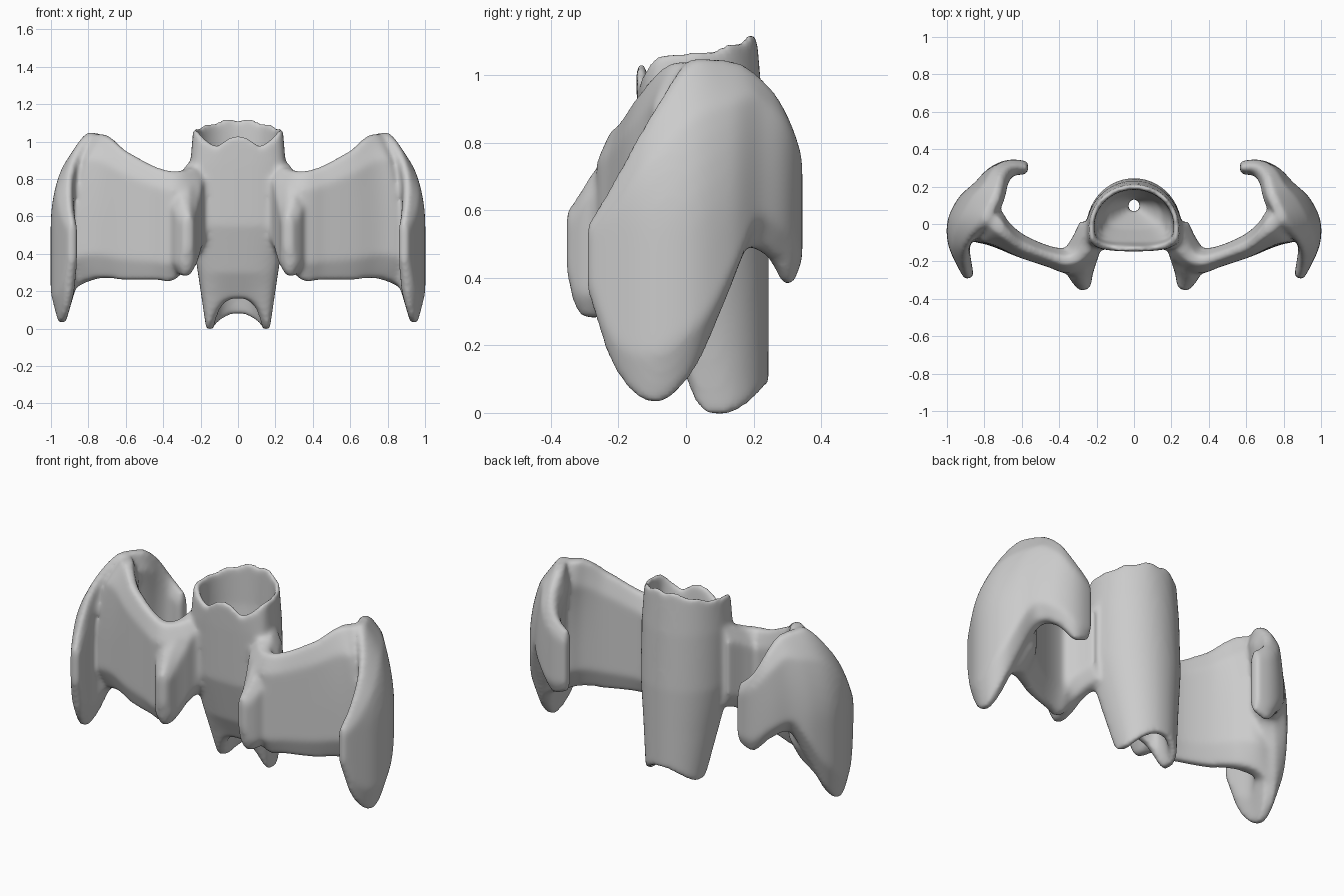
import bpy, bmesh, math
from mathutils import Vector

if "Cube" in bpy.data.objects:
    bpy.data.objects.remove(bpy.data.objects["Cube"])

bm = bmesh.new()


def skin(rings, closed):
    vs = [[bm.verts.new(p) for p in r] for r in rings]
    n, m = len(rings), len(rings[0])
    for i in range(n if closed else n - 1):
        a, b = vs[i], vs[(i + 1) % n]
        for j in range(m):
            k = (j + 1) % m
            bm.faces.new((a[j], a[k], b[k], b[j]))
    if not closed:
        bm.faces.new(vs[0])
        bm.faces.new(vs[-1])


def spline(pts, steps=6):
    pts = [Vector(p) for p in pts]
    p = [2 * pts[0] - pts[1]] + pts + [2 * pts[-1] - pts[-2]]
    out = []
    for i in range(1, len(p) - 2):
        a, b, c, d = p[i - 1:i + 3]
        for s in range(steps):
            t = s / steps
            out.append(0.5 * (2 * b + (c - a) * t + (2 * a - 5 * b + 4 * c - d) * t * t
                              + (3 * b - a - 3 * c + d) * t ** 3))
    return out + [pts[-1]]


# Upright curved sheet: stations are (x, y, thickness, top z, bottom z)
def sheet(stations, side):
    st = spline(stations)
    rings = []
    rows = 12
    for i, s in enumerate(st):
        q0, q1 = st[max(i - 1, 0)], st[min(i + 1, len(st) - 1)]
        d = Vector((q1[0] - q0[0], q1[1] - q0[1])).normalized()
        ring = []
        for face in (1, -1):
            for r in range(rows + 1):
                u = r / rows if face > 0 else 1 - r / rows
                z = s[4] + (s[3] - s[4]) * u
                edge = min(1, 0.35 + 4 * min(u, 1 - u))
                x = s[0] - d.y * face * s[2] / 2 * edge
                y = s[1] + d.x * face * s[2] / 2 * edge
                # upper part of the outer blade leans inwards
                x -= max(0, x - 0.6) * 1.5 * max(0, z - 0.55) ** 2
                ring.append((side * x, y, z))
        rings.append(ring)
    skin(rings, False)


fin = [(.88, -.29, .05, .56, .36), (.908, -.21, .08, .69, .13), (.94, -.1, .11, .89, .03),
       (.925, 0, .15, 1.035, .1), (.865, .08, .19, 1.045, .29), (.795, .162, .17, 1.03, .48),
       (.735, .25, .13, .95, .46), (.66, .3, .09, .84, .38), (.565, .3, .07, .76, .41)]
wing = [(.2, -.04, .13, .9, .42), (.26, -.13, .15, .86, .38), (.34, -.195, .14, .84, .26),
        (.45, -.175, .11, .87, .26), (.6, -.12, .12, .95, .26), (.72, -.055, .15, 1.02, .27),
        (.81, .0, .21, 1.04, .25), (.9, .03, .14, 1.02, .2)]
ridge = [(.23, 0, .12, .9, .42), (.255, -.1, .16, .87, .38), (.285, -.18, .18, .82, .32),
         (.285, -.26, .14, .73, .28), (.27, -.32, .09, .64, .3), (.26, -.352, .05, .6, .42)]
for side in (1, -1):
    for part in (fin, wing, ridge):
        sheet(part, side)


# Central D-shaped tube, with a funnel running through it
def ring(w, front, mid, back, zfun):
    out = []
    for i in range(72):
        a = math.tau * i / 72
        s, c = math.sin(a), math.cos(a)
        if s >= 0:
            y, x = mid + (back - mid) * s, w * c
        else:
            y = mid - (mid - front) * abs(s) ** .5
            x = w * math.copysign(abs(c) ** .7, c)
        out.append((x, y, zfun(s, c, a)))
    return out


def top(s, c, a):
    if s >= 0:
        return 1.067 + .055 * s * s + .008 * math.sin(11 * a) * s
    return 1.067 - .11 * s * s + .075 * math.exp(-(c / .25) ** 2)


def bottom(s, c, a):
    return -.005 + (.085 if s > 0 else .165) * s * s


def level(z):
    return lambda s, c, a: z


skin([
    ring(.24, -.147, -.02, .21, top),
    ring(.255, -.145, -.03, .23, level(.88)),
    ring(.255, -.135, -.02, .245, level(.55)),
    ring(.215, -.075, .03, .245, level(.3)),
    ring(.17, -.01, .1, .245, bottom),
    ring(.13, .035, .11, .205, bottom),
    ring(.1, .05, .09, .18, level(.22)),
    ring(.033, .067, .1, .133, level(.4)),
    ring(.033, .067, .1, .133, level(.55)),
    ring(.15, -.03, .05, .16, level(.72)),
    ring(.205, -.1, -.01, .18, level(.88)),
    ring(.214, -.118, -.01, .185, top),
], True)

bmesh.ops.recalc_face_normals(bm, faces=bm.faces)
mesh = bpy.data.meshes.new("winged_tube")
bm.to_mesh(mesh)
bm.free()
obj = bpy.data.objects.new("winged_tube", mesh)
bpy.context.collection.objects.link(obj)

# Fuse the parts and soften the joints
rm = obj.modifiers.new("fuse", 'REMESH')
rm.mode = 'VOXEL'
rm.voxel_size = .012
rm.use_smooth_shade = True
sm = obj.modifiers.new("soften", 'SMOOTH')
sm.factor = .5
sm.iterations = 18
